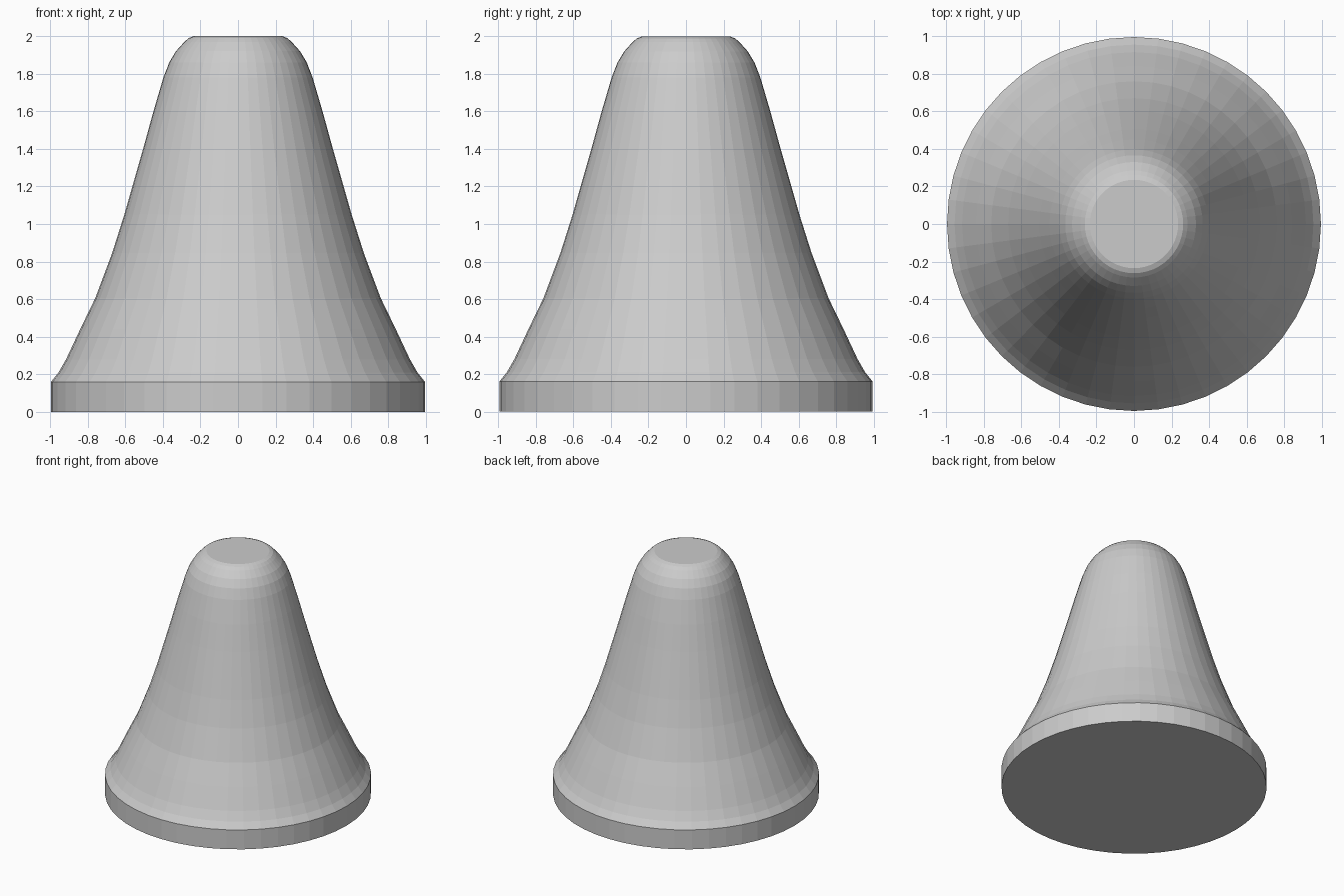
import bpy, bmesh, math

if "Cube" in bpy.data.objects:
    bpy.data.objects.remove(bpy.data.objects["Cube"])

SIDES = 48

# Outer profile (radius, height): straight base rim, flared skirt, rounded top
PROFILE = [
    (0.995, 0.0), (0.995, 0.16), (0.955, 0.21), (0.915, 0.28), (0.84, 0.44),
    (0.76, 0.605), (0.67, 0.845), (0.605, 1.05), (0.505, 1.4), (0.45, 1.6),
    (0.397, 1.78), (0.366, 1.86), (0.33, 1.92), (0.285, 1.97),
    (0.262, 1.99), (0.235, 2.0),
]


def lathe(name, profile, sides):
    """Closed solid of revolution around z."""
    bm = bmesh.new()
    rings = []
    for r, z in profile:
        rings.append([bm.verts.new((r * math.cos(2 * math.pi * i / sides),
                                    r * math.sin(2 * math.pi * i / sides), z))
                      for i in range(sides)])
    for low, high in zip(rings, rings[1:]):
        for i in range(sides):
            j = (i + 1) % sides
            bm.faces.new((low[i], low[j], high[j], high[i]))
    bm.faces.new(rings[0][::-1])
    bm.faces.new(rings[-1])
    mesh = bpy.data.meshes.new(name)
    bm.to_mesh(mesh)
    bm.free()
    obj = bpy.data.objects.new(name, mesh)
    bpy.context.collection.objects.link(obj)
    return obj


# Flared bell-shaped cone, flat shaded
lathe("flared_cone", PROFILE, SIDES)
